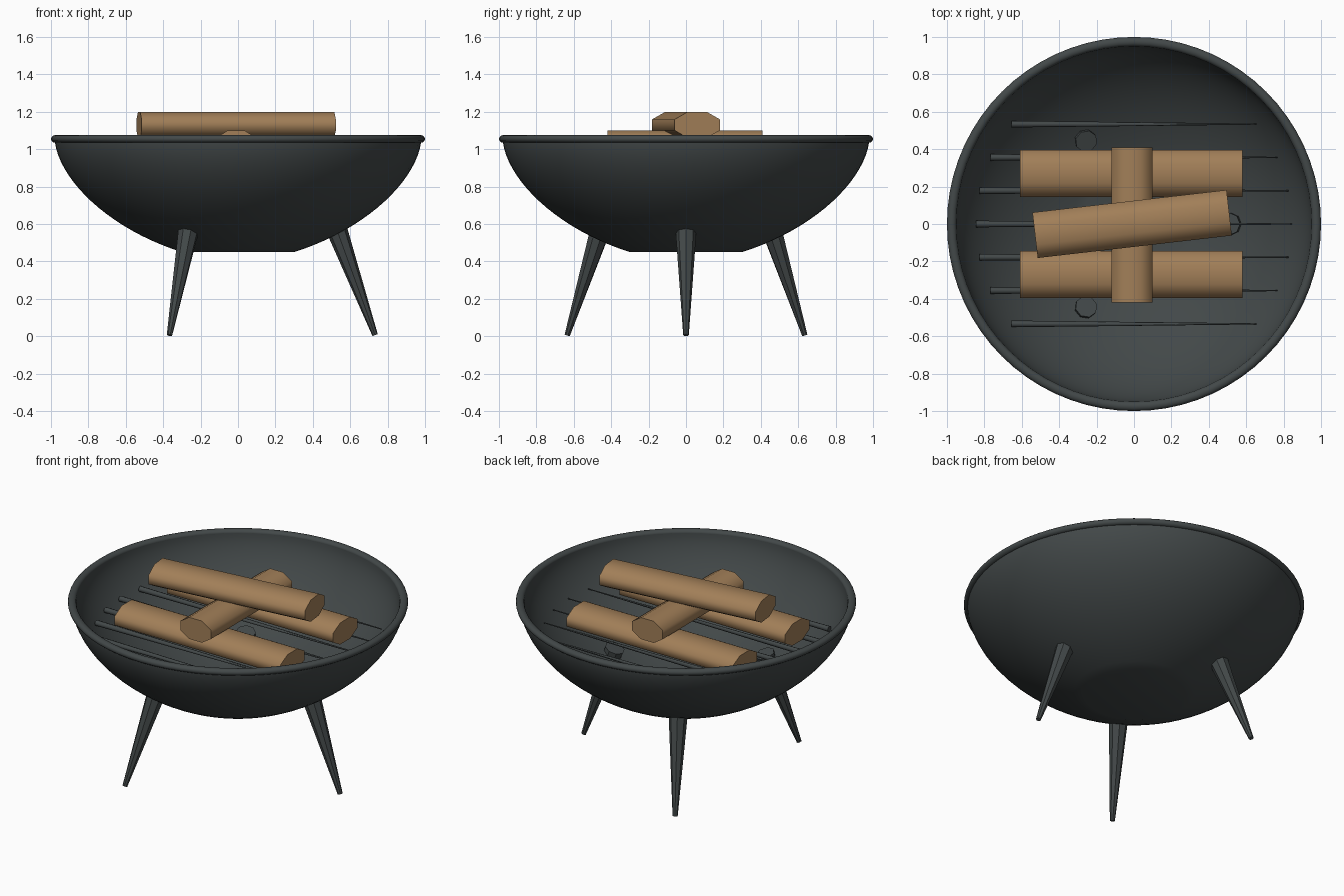
import bpy, bmesh, math
from mathutils import Vector, Matrix

if "Cube" in bpy.data.objects:
    bpy.data.objects.remove(bpy.data.objects["Cube"])


def material(name, rgb):
    m = bpy.data.materials.new(name)
    m.diffuse_color = (*rgb, 1)
    m.use_nodes = True
    m.node_tree.nodes["Principled BSDF"].inputs["Base Color"].default_value = m.diffuse_color
    return m


IRON = material("dark_iron", (0.055, 0.065, 0.066))
WOOD = material("brown_wood", (0.36, 0.212, 0.098))


def finish(name, bm, mat, angle):
    bmesh.ops.recalc_face_normals(bm, faces=bm.faces)
    me = bpy.data.meshes.new(name)
    bm.to_mesh(me)
    bm.free()
    me.materials.append(mat)
    ob = bpy.data.objects.new(name, me)
    bpy.context.collection.objects.link(ob)
    bpy.ops.object.select_all(action='DESELECT')
    ob.select_set(True)
    bpy.context.view_layer.objects.active = ob
    bpy.ops.object.shade_smooth_by_angle(angle=math.radians(angle))
    return ob


def lathe(name, profile, mat, angle, closed=False, n=72):
    """Spin an (r, z) profile around the z axis."""
    bm = bmesh.new()
    vs = [bm.verts.new((r, 0, z)) for r, z in profile]
    es = [bm.edges.new(p) for p in zip(vs, vs[1:])]
    if closed:
        es.append(bm.edges.new((vs[-1], vs[0])))
    bmesh.ops.spin(bm, geom=vs + es, cent=(0, 0, 0), axis=(0, 0, 1),
                   angle=2 * math.pi, steps=n, use_merge=True)
    bmesh.ops.remove_doubles(bm, verts=bm.verts, dist=1e-5)
    return finish(name, bm, mat, angle)


def rod(name, a, b, r1, r2, sides, mat, angle, flat=1.0, turn=0.0):
    """Tapered bar from a to b; flat squashes its local y direction."""
    a, b = Vector(a), Vector(b)
    d = b - a
    bm = bmesh.new()
    bmesh.ops.create_cone(bm, cap_ends=True, segments=sides, radius1=r1,
                          radius2=r2, depth=d.length)
    z = d.normalized()
    x = Vector((0, 0, 1)).cross(z).normalized()
    rot = Matrix((x, z.cross(x), z)).transposed().to_4x4()
    bm.transform(Matrix.Translation((a + b) / 2) @ rot
                 @ Matrix.Diagonal((1, flat, 1, 1)) @ Matrix.Rotation(turn, 4, 'Z'))
    return finish(name, bm, mat, angle)


# Bowl: outer and inner curves between a flat base and the rim
def curve(r_max, r_base, z_top, z_base, steps=20, n=1.7):
    depth = (z_top - z_base) / (1 - (r_base / r_max) ** n) ** (1 / n)
    t0 = math.asin((r_base / r_max) ** (n / 2))
    pts = []
    for i in range(steps + 1):
        t = t0 + (math.pi / 2 - t0) * i / steps
        pts.append((r_max * math.sin(t) ** (2 / n),
                    z_top - depth * max(math.cos(t), 0) ** (2 / n)))
    return pts


outer = curve(0.98, 0.30, 1.055, 0.45)
inner = curve(0.95, 0.28, 1.055, 0.49)
lathe("bowl", [(0, 0.45)] + outer + inner[::-1] + [(0, 0.49)], IRON, 20)

# Rolled rim
ring = [(0.975 + 0.025 * math.cos(2 * math.pi * i / 12),
         1.055 + 0.021 * math.sin(2 * math.pi * i / 12)) for i in range(12)]
lathe("rim", ring, IRON, 40, closed=True)

# Three splayed tapered legs
for i in range(3):
    c, s = math.cos(i * 2 * math.pi / 3), math.sin(i * 2 * math.pi / 3)
    rod(f"leg_{i + 1}", (0.733 * c, 0.733 * s, 0.006), (0.51 * c, 0.51 * s, 0.62),
        0.015, 0.06, 8, IRON, 30)

# Grate bars, tapering to the right
for i in range(-3, 4):
    y = i * 0.178
    h = math.sqrt(0.845 ** 2 - y * y)
    rod(f"grate_bar_{i + 4}", (-h, y, 0.85), (h, y, 0.85), 0.018, 0.003, 8, IRON, 50)

# Stacked logs, slightly flattened
K = 1 / math.cos(math.pi / 8)


def log(name, x, y, z, length, width, deg):
    a = math.radians(deg)
    d = Vector((math.cos(a), math.sin(a), 0)) * length / 2
    c = Vector((x, y, z))
    rod(name, c - d, c + d, width / 2 * K, width / 2 * K, 8, WOOD, 70,
        flat=0.14 / width, turn=math.pi / 8)


log("back_log", -0.015, 0.27, 0.92, 1.19, 0.25, 0)
log("front_log", -0.015, -0.27, 0.92, 1.19, 0.25, 0)
log("cross_log", -0.01, -0.005, 1.03, 0.83, 0.22, 90)
log("top_log", -0.01, 0.0, 1.13, 1.045, 0.245, 6.6)
